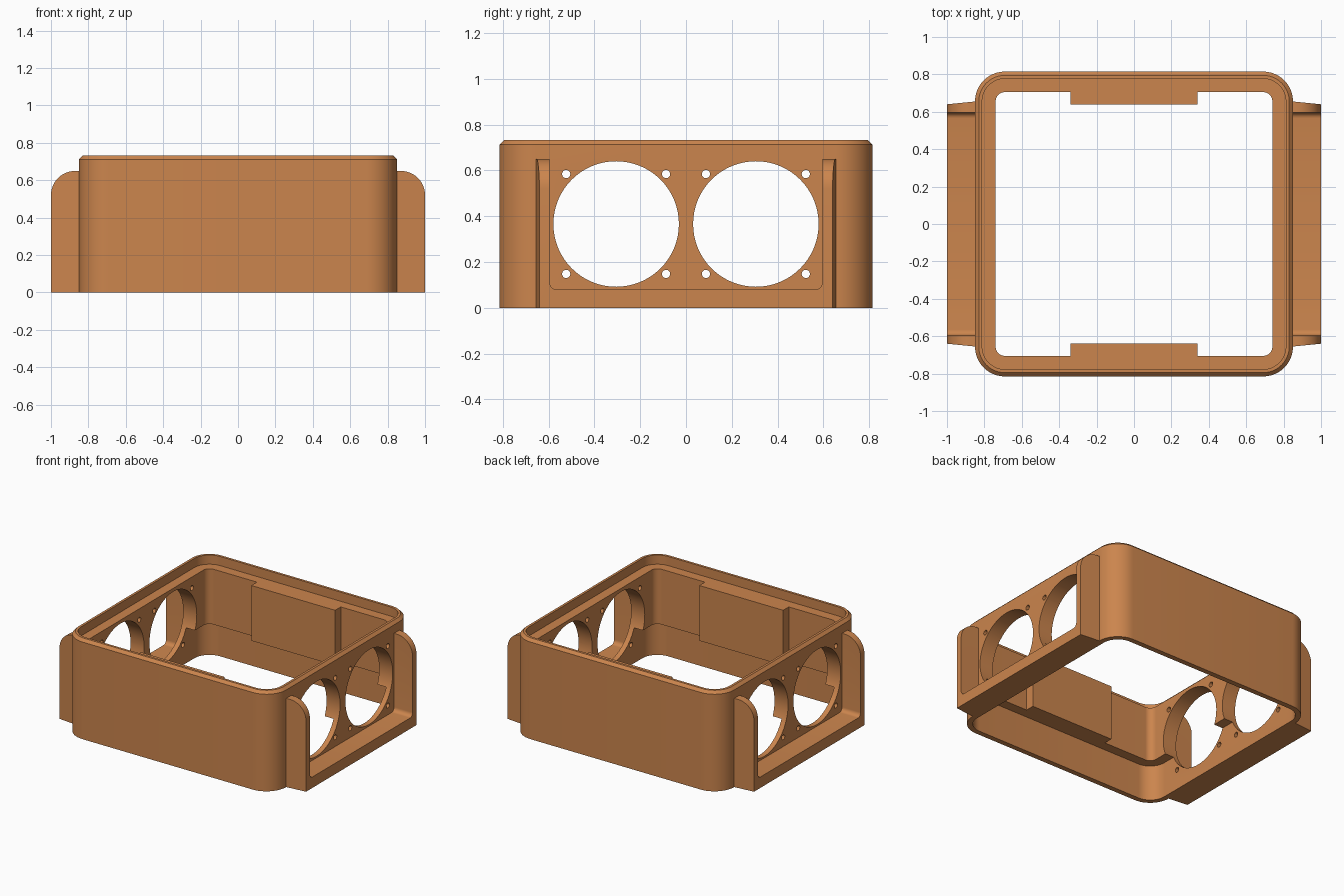
import bpy, bmesh, math

if "Cube" in bpy.data.objects:
    bpy.data.objects.remove(bpy.data.objects["Cube"])

mat = bpy.data.materials.new("burnt orange")
mat.diffuse_color = (0.60, 0.235, 0.075, 1)
mat.use_nodes = True
mat.node_tree.nodes["Principled BSDF"].inputs["Base Color"].default_value = mat.diffuse_color


def finish(name, bm, smooth=True):
    bmesh.ops.recalc_face_normals(bm, faces=bm.faces)
    me = bpy.data.meshes.new(name)
    bm.to_mesh(me)
    bm.free()
    ob = bpy.data.objects.new(name, me)
    bpy.context.collection.objects.link(ob)
    me.materials.append(mat)
    if smooth:
        shade(ob)
    return ob


def shade(ob):
    bpy.ops.object.select_all(action='DESELECT')
    ob.select_set(True)
    bpy.context.view_layer.objects.active = ob
    bpy.ops.object.shade_smooth_by_angle(angle=math.radians(30))


def skin(bm, sections, closed):
    """Join equal-length point loops with quads; cap the ends if not closed."""
    rings = [[bm.verts.new(p) for p in s] for s in sections]
    pairs = list(zip(rings, rings[1:]))
    if closed:
        pairs.append((rings[-1], rings[0]))
    for a, b in pairs:
        for i in range(len(a)):
            j = (i + 1) % len(a)
            bm.faces.new((a[i], a[j], b[j], b[i]))
    if not closed:
        bm.faces.new(rings[0])
        bm.faces.new(rings[-1])


def rounded_rect(inset, z, seg=12):
    hx, hy, r = 0.85 - inset, 0.815 - inset, 0.16 - inset
    pts = []
    for k, (sx, sy) in enumerate([(1, 1), (-1, 1), (-1, -1), (1, -1)]):
        for i in range(seg + 1):
            a = math.pi / 2 * (k + i / seg)
            pts.append((sx * (hx - r) + r * math.cos(a),
                        sy * (hy - r) + r * math.sin(a), z))
    return pts


# Frame wall: chamfered rim, upper ledge and deeper lower recess
profile = [(0, 0), (0, 0.712), (0.02, 0.732), (0.038, 0.732), (0.038, 0.665),
           (0.11, 0.665), (0.11, 0.26), (0.038, 0.26), (0.038, 0)]
bm = bmesh.new()
skin(bm, [rounded_rect(i, z) for i, z in profile], True)
frame = finish("frame", bm, False)


# Fan openings and screw holes through both side walls
def add_hole(bm, y, z, r, n):
    skin(bm, [[(x, y + r * math.cos(2 * math.pi * i / n),
                z + r * math.sin(2 * math.pi * i / n)) for i in range(n)]
              for x in (-1.2, 1.2)], False)


bm = bmesh.new()
for cy in (-0.305, 0.305):
    add_hole(bm, cy, 0.366, 0.274, 64)
    for dy in (-0.218, 0.218):
        for dz in (-0.218, 0.218):
            add_hole(bm, cy + dy, 0.366 + dz, 0.018, 20)
cutter = finish("hole_cutter", bm, False)
mod = frame.modifiers.new("holes", 'BOOLEAN')
mod.operation = 'DIFFERENCE'
mod.solver = 'EXACT'
mod.object = cutter
bpy.context.view_layer.objects.active = frame
frame.select_set(True)
bpy.ops.object.modifier_apply(modifier="holes")
bpy.data.objects.remove(cutter)
shade(frame)

# Thick pads inside the front and back walls
for name, s in (("front_pad", -1), ("back_pad", 1)):
    bm = bmesh.new()
    skin(bm, [[(x, s * y, z) for x, y in
               ((-0.34, 0.64), (0.34, 0.64), (0.34, 0.705), (-0.34, 0.705))]
              for z in (0.26, 0.665)], False)
    finish(name, bm, False)


# U-shaped side brackets: tapered arms with rounded tops and a filleted base bar
def bracket_section(s, x, top):
    yo = 0.655 - 0.1 * (x - 0.85)
    r, yi, zb = 0.03, 0.595, 0.08
    half = [(yo, 0), (yo, top), (yi, top)]
    for i in range(7):
        a = math.pi / 2 * i / 6
        half.append((yi - r + r * math.cos(a), zb + r - r * math.sin(a)))
    loop = half + [(-y, z) for y, z in reversed(half)]
    return [(s * x, y, z) for y, z in loop]


for name, s in (("left_bracket", -1), ("right_bracket", 1)):
    sections = [bracket_section(s, 0.84, 0.65)]
    for i in range(13):
        a = math.pi / 2 * i / 12
        sections.append(bracket_section(s, 0.87 + 0.13 * math.sin(a),
                                        0.52 + 0.13 * math.cos(a)))
    bm = bmesh.new()
    skin(bm, sections, False)
    finish(name, bm)
